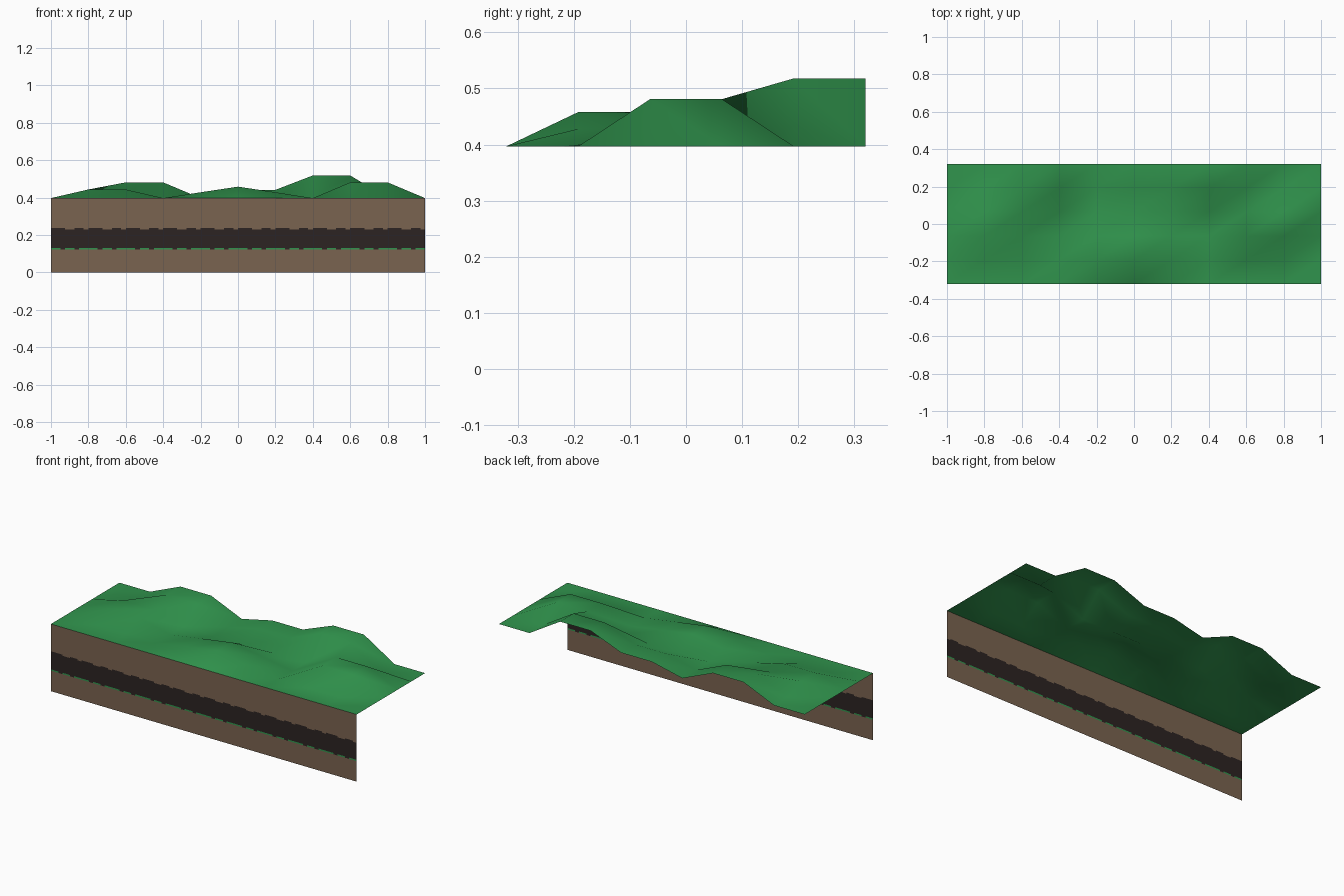
import bpy, bmesh

if "Cube" in bpy.data.objects:
    bpy.data.objects.remove(bpy.data.objects["Cube"])

W, D, BASE = 1.0, 0.32, 0.397     # half width, half depth, ground level


def material(name, rgb):
    m = bpy.data.materials.new(name)
    m.diffuse_color = (*rgb, 1)
    m.use_nodes = True
    m.node_tree.nodes["Principled BSDF"].inputs["Base Color"].default_value = m.diffuse_color
    return m


grass = material("grass_green", (0.03, 0.296, 0.074))
soil = material("soil_brown", (0.195, 0.127, 0.08))
dark = material("dark_soil", (0.025, 0.017, 0.016))


def make_object(name, bm, mats):
    mesh = bpy.data.meshes.new(name)
    bm.to_mesh(mesh)
    bm.free()
    for m in mats:
        mesh.materials.append(m)
    ob = bpy.data.objects.new(name, mesh)
    bpy.context.collection.objects.link(ob)
    return ob


# Hills: (columns, rows, height) on an 11 x 6 grid of points
hills = [
    ((1, 2), (2, 3), 0.046),
    ((2, 3), (4, 5), 0.084),
    ((4, 6), (1, 2), 0.031),
    ((5,), (1, 2), 0.061),
    ((5, 6), (4, 5), 0.044),
    ((7, 8), (4, 5), 0.121),
    ((8, 9), (2, 3), 0.084),
]
height = {(i, j): h for cols, rows, h in hills for i in cols for j in rows}

# Grass surface, each cell split along the same diagonal, smooth shaded
bm = bmesh.new()
pts = {(i, j): bm.verts.new((-W + 0.2 * i, -D + 0.128 * j,
                             BASE + height.get((i, j), 0)))
       for i in range(11) for j in range(6)}
for i in range(10):
    for j in range(5):
        a, b = pts[i, j], pts[i + 1, j]
        c, d = pts[i + 1, j + 1], pts[i, j + 1]
        bm.faces.new((a, b, c)).smooth = True
        bm.faces.new((a, c, d)).smooth = True
make_object("grass_surface", bm, [grass])

# Front wall: soil layers with a dark band, ragged at its top and bottom
levels = [0, 0.121, 0.129, 0.229, 0.236, BASE]
COLS = 80
bm = bmesh.new()
grid = [[bm.verts.new((-W + 2 * W * i / COLS, -D, z)) for z in levels]
        for i in range(COLS + 1)]
for i in range(COLS):
    k = i % 8
    layers = [0,                              # lower soil
              1 if k in (2, 5) else 2,        # green dashes
              1,                              # dark band
              0 if k in (3, 4, 7) else 1,     # ragged upper edge
              0]                              # upper soil
    for j, colour in enumerate(layers):
        f = bm.faces.new((grid[i][j], grid[i + 1][j],
                          grid[i + 1][j + 1], grid[i][j + 1]))
        f.material_index = colour
make_object("front_soil_wall", bm, [soil, dark, grass])
